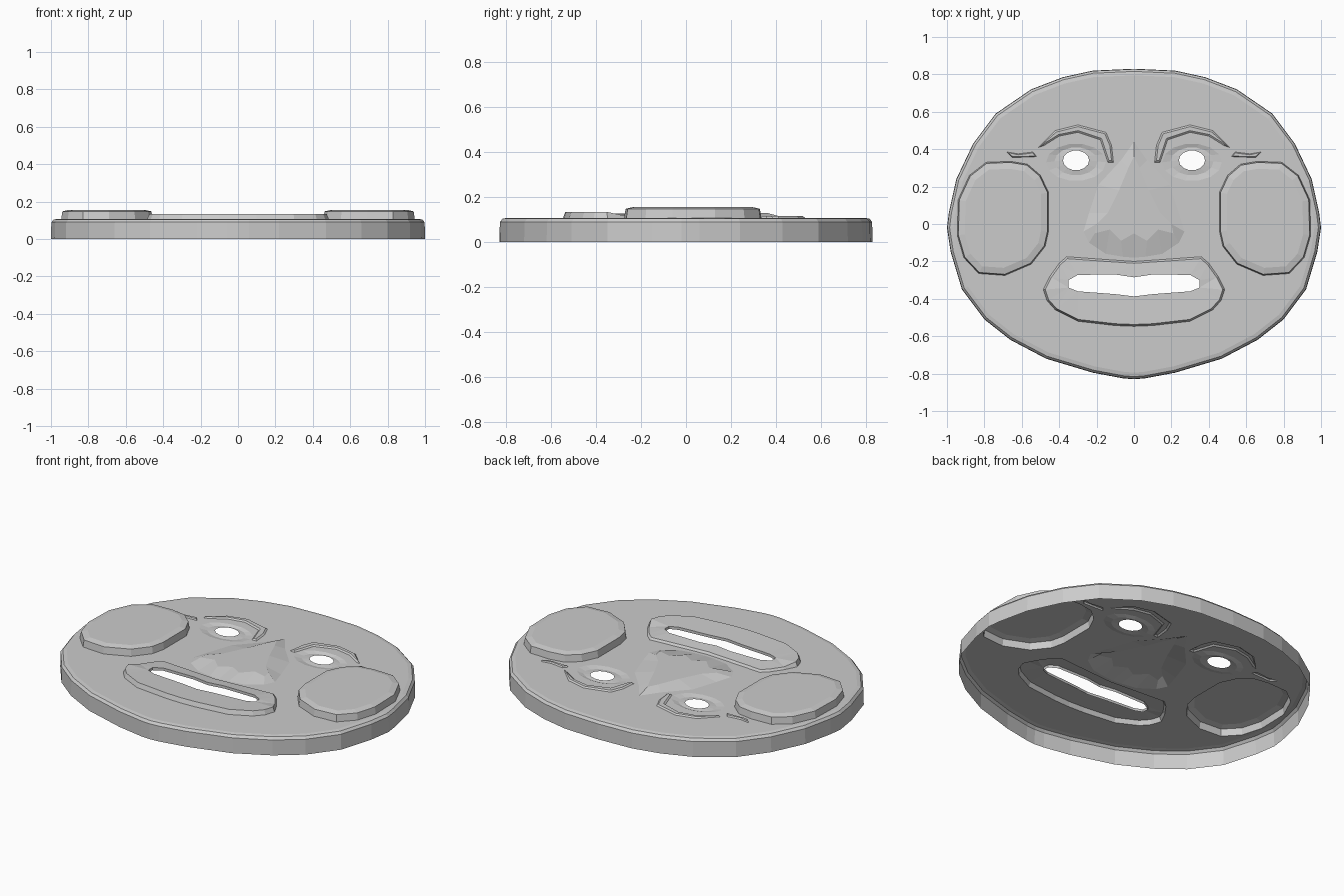
import bpy, bmesh, math
from mathutils import Vector
from mathutils.geometry import delaunay_2d_cdt

if "Cube" in bpy.data.objects:
    bpy.data.objects.remove(bpy.data.objects["Cube"])

BASE = 0.108


def ring(pts, z=BASE):
    """2D points -> 3D loop at height z, always counter-clockwise."""
    v = [Vector((p[0], p[1], p[2] if len(p) > 2 else z)) for p in pts]
    area = sum(a.x * b.y - b.x * a.y for a, b in zip(v, v[1:] + v[:1]))
    return v if area > 0 else v[::-1]


def both(half, z=BASE):
    """Right half (top to bottom, ends on x = 0) -> symmetric loop."""
    return ring([(-p[0], *p[1:]) for p in half] + half[-2:0:-1], z)


def flip(loop):
    return [Vector((-p.x, p.y, p.z)) for p in loop][::-1]


def inset(loop, d, z):
    """Move a loop inward by d and set its height."""
    out, n = [], len(loop)
    for i, p in enumerate(loop):
        e1 = (p - loop[i - 1]).xy.normalized()
        e2 = (loop[(i + 1) % n] - p).xy.normalized()
        n1, n2 = Vector((-e1.y, e1.x)), Vector((-e2.y, e2.x))
        m = (n1 + n2) / max(0.6, 1 + n1.dot(n2))
        out.append(Vector((p.x + m.x * d, p.y + m.y * d, z)))
    return out


def ellipse(cx, cy, rx, ry, z, n=14):
    return [Vector((cx + rx * math.cos(2 * math.pi * i / n),
                    cy + ry * math.sin(2 * math.pi * i / n), z)) for i in range(n)]


def inside(p, loop):
    hit = False
    for a, b in zip(loop, loop[1:] + loop[:1]):
        if (a.y > p.y) != (b.y > p.y) and p.x < a.x + (p.y - a.y) * (b.x - a.x) / (b.y - a.y):
            hit = not hit
    return hit


def shell(name, loops, holes=(), cap=True):
    """Open surface: loft through loops, then fill the last one around holes."""
    bm = bmesh.new()
    rows = [[bm.verts.new(p) for p in lp] for lp in loops]
    n = len(rows[0])
    for a, b in zip(rows, rows[1:]):
        for i in range(n):
            j = (i + 1) % n
            bm.faces.new((a[i], a[j], b[j], b[i]))
    if cap:
        pts, edges = [], []
        for lp in [loops[-1], *holes]:
            s = len(pts)
            pts += lp
            edges += [(s + i, s + (i + 1) % len(lp)) for i in range(len(lp))]
        vs, _, fs, ov, _, _ = delaunay_2d_cdt([p.xy for p in pts], edges, [], 0, 1e-5)
        verts = [bm.verts.new((v.x, v.y, pts[o[0]].z if o else BASE)) for v, o in zip(vs, ov)]
        for f in fs:
            c = sum((vs[i] for i in f), Vector((0, 0))) / len(f)
            if inside(c, loops[-1]) and not any(inside(c, h) for h in holes):
                bm.faces.new([verts[i] for i in f])
        bmesh.ops.remove_doubles(bm, verts=bm.verts, dist=1e-5)
    me = bpy.data.meshes.new(name)
    bm.to_mesh(me)
    bm.free()
    bpy.context.collection.objects.link(bpy.data.objects.new(name, me))


# Outlines of the parts (right half or right side)
outline = both([(0, .83), (.22, .82), (.38, .785), (.55, .72), (.74, .59), (.86, .43),
                (.95, .24), (.99, .06), (1, -.02), (.98, -.15), (.92, -.35), (.8, -.51),
                (.66, -.62), (.47, -.72), (.22, -.795), (.06, -.825), (0, -.83)], 0)
cheek = ring([(.457, .17), (.5, .26), (.57, .32), (.66, .335), (.79, .33), (.88, .26),
              (.94, .13), (.945, -.06), (.91, -.18), (.83, -.265), (.69, -.275),
              (.55, -.215), (.475, -.12), (.457, -.04)])
brow = ring([(.11, .33), (.12, .42), (.15, .49), (.3, .53), (.42, .5), (.51, .41),
             (.48, .42), (.4, .47), (.3, .49), (.18, .45), (.14, .33)])
crease = ring([(.52, .36), (.54, .385), (.62, .375), (.68, .385), (.65, .355)])
socket = ellipse(.31, .33, .16, .1, BASE)
nose = both([(0, .44), (.07, .34), (.19, .21), (.24, .06), (.27, -.04), (.24, -.1),
             (.15, -.16), (.06, -.175), (0, -.18)])
nose_top = both([(0, .36), (.03, .3), (.08, .18), (.14, .06), (.2, 0), (.21, -.05),
                 (.13, -.03), (.07, -.09), (0, -.05)], .13)
lip = both([(0, -.2), (.15, -.19), (.36, -.175), (.4, -.21), (.45, -.28), (.485, -.35),
            (.465, -.41), (.42, -.46), (.3, -.52), (.1, -.543), (0, -.547)])
mouth = both([(0, -.285), (.1, -.27), (.3, -.272), (.35, -.3), (.35, -.34), (.3, -.36),
              (.1, -.375), (0, -.387)], .128)

# Rim wall and face plate with openings for every raised part
side_parts = [cheek, brow, crease, socket]
shell("face_plate",
      [outline, inset(outline, .002, .09), inset(outline, .014, .104), inset(outline, .035, BASE)],
      [nose, lip] + side_parts + [flip(p) for p in side_parts])

# Parts on both sides: cheek pads, brows, temple creases, eye sockets
for side, f in (("right", lambda l: l), ("left", flip)):
    shell(side + "_cheek", [f(l) for l in (cheek, inset(cheek, .006, .148), inset(cheek, .04, .156))])
    shell(side + "_brow", [f(l) for l in (brow, inset(brow, .009, .115))])
    shell(side + "_temple_crease", [f(l) for l in (crease, inset(crease, .005, .116))])
    shell(side + "_eye_socket", [f(l) for l in (
        socket, ellipse(.31, .335, .115, .075, .101), ellipse(.31, .34, .07, .053, .105))], cap=False)

# Nose with sloping flanks and nostril facets
shell("nose", [nose, nose_top])

# Raised lips around the open mouth, lower at the top edge
lip_top = inset(lip, .01, .132)
for p in lip_top:
    p.z = .12 if p.y > -.32 else .134
shell("lips", [lip, lip_top], [mouth])
shell("mouth_edge", [[Vector((p.x, p.y, .112)) for p in mouth], mouth][::-1], cap=False)
